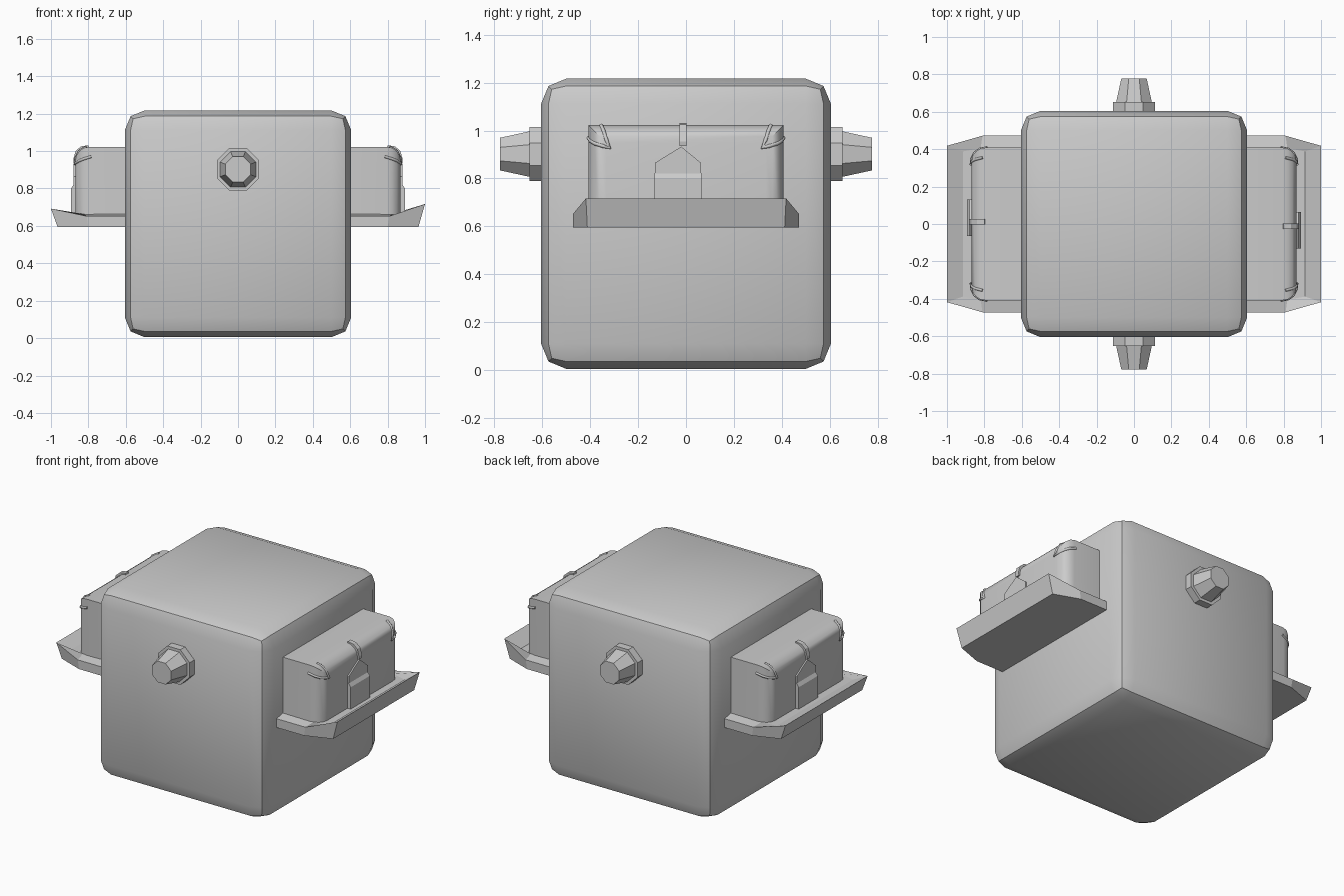
import bpy, bmesh, math
from mathutils import Matrix, Vector

if "Cube" in bpy.data.objects:
    bpy.data.objects.remove(bpy.data.objects["Cube"])


def finish(name, bm, angle=30):
    bmesh.ops.recalc_face_normals(bm, faces=bm.faces[:])
    me = bpy.data.meshes.new(name)
    bm.to_mesh(me)
    bm.free()
    ob = bpy.data.objects.new(name, me)
    bpy.context.collection.objects.link(ob)
    bpy.ops.object.select_all(action='DESELECT')
    ob.select_set(True)
    bpy.context.view_layer.objects.active = ob
    bpy.ops.object.shade_smooth_by_angle(angle=math.radians(angle))
    return ob


def loft(name, loops, turn=Matrix(), angle=1):
    # closed skin through loops of equal point count, capped at both ends
    bm = bmesh.new()
    rings = [[bm.verts.new(turn @ Vector(p)) for p in loop] for loop in loops]
    n = len(rings[0])
    for a, b in zip(rings, rings[1:]):
        for i in range(n):
            j = (i + 1) % n
            bm.faces.new((a[i], a[j], b[j], b[i]))
    bm.faces.new(rings[0])
    bm.faces.new(rings[-1])
    return finish(name, bm, angle)


def box(bm, lo, hi):
    lo, hi = Vector(lo), Vector(hi)
    m = Matrix.Translation((lo + hi) / 2) @ Matrix.Diagonal((*(hi - lo), 1))
    bmesh.ops.create_cube(bm, size=1, matrix=m)


def bevel(bm, edges, width, segments):
    bmesh.ops.bevel(bm, geom=edges, offset=width, segments=segments,
                    profile=0.5, affect='EDGES')


def piping(name, pts, radius, turn):
    cu = bpy.data.curves.new(name, 'CURVE')
    cu.dimensions = '3D'
    cu.bevel_depth = radius
    cu.bevel_resolution = 1
    cu.use_fill_caps = True
    sp = cu.splines.new('POLY')
    sp.points.add(len(pts) - 1)
    for q, p in zip(sp.points, pts):
        q.co = (*(turn @ Vector(p)), 1)
    bpy.context.collection.objects.link(bpy.data.objects.new(name, cu))


# main rounded block
bm = bmesh.new()
box(bm, (-0.605, -0.605, 0.005), (0.605, 0.605, 1.217))
bevel(bm, bm.edges[:], 0.105, 2)
finish('body_block', bm)

# octagonal knobs on the front and back
for side, s in (('front', -1), ('back', 1)):
    loops = []
    for r, y in ((0.113, 0.58), (0.113, 0.653), (0.095, 0.653), (0.068, 0.777)):
        R = r / math.cos(math.pi / 8)
        loops.append([(R * math.cos((k + 0.5) * math.pi / 4), s * y,
                       0.902 + R * math.sin((k + 0.5) * math.pi / 4)) for k in range(8)])
    loft(side + '_knob', loops)


def tray_loop(pts):
    return pts + [(x, -y, z) for x, y, z in reversed(pts)]


# side trays carrying bags; the left set is the right one turned half way round
for side, ang, rim in (('right', 0, 0.717), ('left', math.pi, 0.692)):
    turn = Matrix.Rotation(ang, 4, 'Z')
    loft(side + '_tray', [
        tray_loop([(0.58, -0.472, 0.595), (0.80, -0.472, 0.595), (0.965, -0.412, 0.595)]),
        tray_loop([(0.58, -0.472, 0.652), (0.81, -0.472, 0.652), (1.0, -0.418, rim)]),
        tray_loop([(0.58, -0.405, 0.665), (0.82, -0.405, 0.662), (0.915, -0.388, 0.657)]),
    ], turn)

    # bag, rounded on its outer upright edges and top outer edge
    bm = bmesh.new()
    box(bm, (0.58, -0.408, 0.63), (0.87, 0.408, 1.023))
    edges = [e for e in bm.edges
             if all(v.co.x > 0.8 for v in e.verts) and any(v.co.z > 0.9 for v in e.verts)]
    bevel(bm, edges, 0.075, 4)
    bm.transform(turn)
    finish(side + '_bag', bm, 35)

    # pentagonal flap and clasp
    flap = [(-0.13, 0.66), (0.063, 0.66), (0.063, 0.865), (-0.02, 0.933), (-0.13, 0.865)]
    loft(side + '_flap', [[(x, y, z) for y, z in flap] for x in (0.85, 0.879)], turn)
    clasp = [(0.85, 0.66), (0.893, 0.66), (0.893, 0.80), (0.878, 0.822), (0.85, 0.822)]
    loft(side + '_clasp', [[(x, y, z) for x, z in clasp] for y in (-0.131, 0.064)], turn)

    # strap over the top edge
    arc = [(0.795, 1.015), (0.80, 1.031), (0.84, 1.025), (0.868, 1.0), (0.881, 0.955),
           (0.878, 0.935), (0.86, 0.935), (0.855, 0.97), (0.83, 1.0)]
    loft(side + '_strap', [[(x, y, z) for x, z in arc] for y in (-0.028, 0.002)], turn)

    # corner piping
    for end, s in (('near', -1), ('far', 1)):
        piping(f'{side}_{end}_corner_piping', [
            (0.785, s * 0.408, 0.97), (0.825, s * 0.40, 0.958), (0.852, s * 0.38, 0.946),
            (0.869, s * 0.345, 0.935), (0.871, s * 0.318, 0.928), (0.868, s * 0.333, 0.962),
            (0.848, s * 0.345, 1.0), (0.81, s * 0.355, 1.022)], 0.008, turn)
